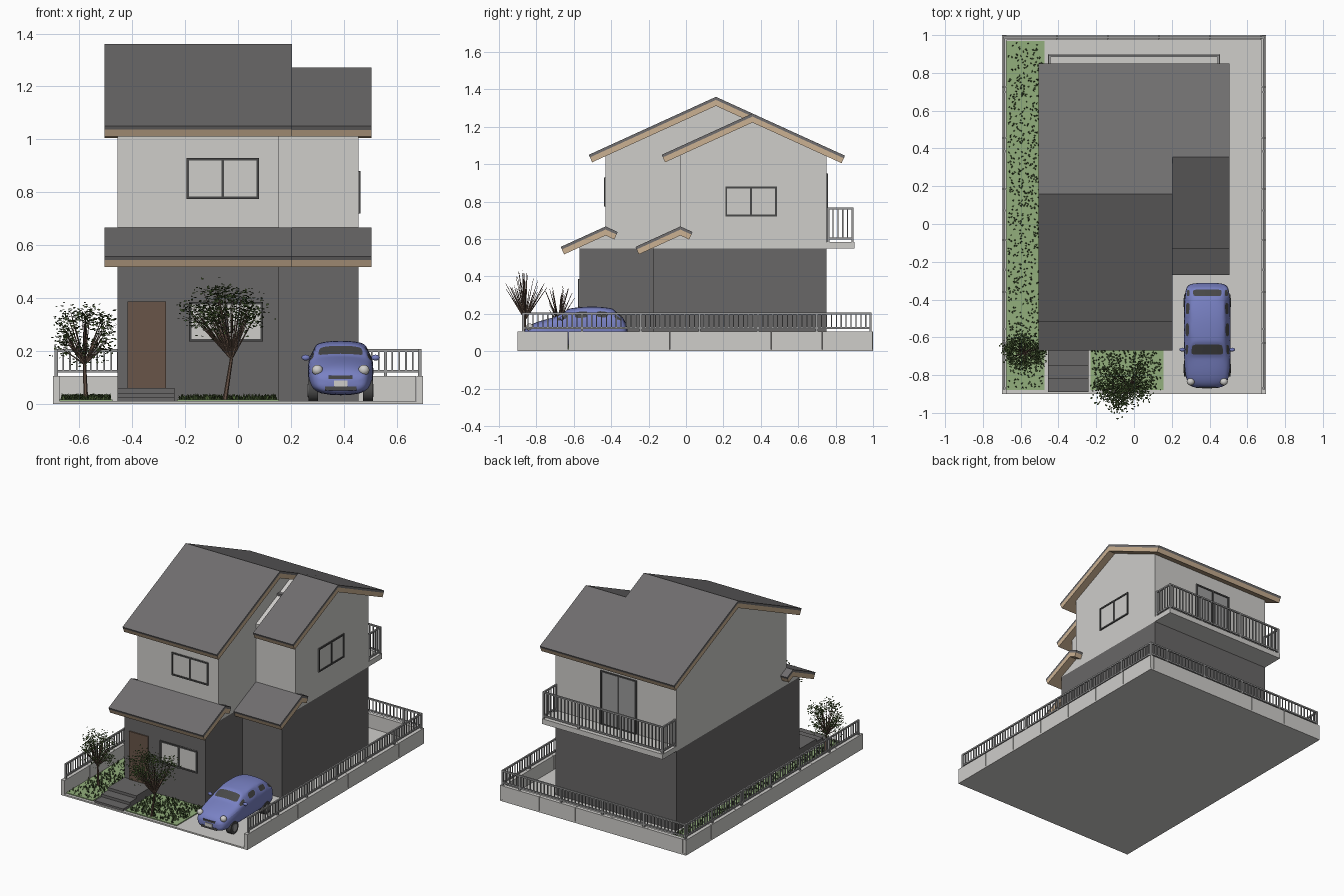
import bpy, bmesh, math, random
from mathutils import Matrix, Vector

random.seed(4)
if "Cube" in bpy.data.objects:
    bpy.data.objects.remove(bpy.data.objects["Cube"])


def material(name, r, g, b):
    m = bpy.data.materials.new(name)
    m.use_nodes = True
    m.diffuse_color = (r, g, b, 1)
    m.node_tree.nodes["Principled BSDF"].inputs["Base Color"].default_value = (r, g, b, 1)
    return m


PALE = material("pale plaster", .62, .61, .59)
DARK = material("dark cladding", .14, .135, .135)
ROOF = material("roof grey", .16, .155, .157)
WOOD = material("light wood", .6, .44, .29)
BROWN = material("door brown", .14, .09, .065)
LAWN = material("lawn green", .29, .43, .2)
LEAF = material("leaf green", .06, .1, .03)
BLUE = material("car blue", .19, .22, .55)
BLACK = material("frame charcoal", .065, .065, .065)
METAL = material("rail grey", .33, .33, .33)


def finish(name, bm, *mats, smooth=False):
    bmesh.ops.recalc_face_normals(bm, faces=bm.faces)
    mesh = bpy.data.meshes.new(name)
    bm.to_mesh(mesh)
    bm.free()
    ob = bpy.data.objects.new(name, mesh)
    bpy.context.collection.objects.link(ob)
    for m in mats:
        mesh.materials.append(m)
    if smooth:
        bpy.ops.object.select_all(action='DESELECT')
        ob.select_set(True)
        bpy.context.view_layer.objects.active = ob
        bpy.ops.object.shade_smooth_by_angle(angle=math.radians(50))
    return ob


def add_box(bm, x0, x1, y0, y1, z0, z1, mat=0):
    size = Matrix.Diagonal((x1 - x0, y1 - y0, z1 - z0, 1))
    place = Matrix.Translation(((x0 + x1) / 2, (y0 + y1) / 2, (z0 + z1) / 2))
    vs = bmesh.ops.create_cube(bm, size=1, matrix=place @ size)["verts"]
    for f in {f for v in vs for f in v.link_faces}:
        f.material_index = mat


def box(name, mat, *dims):
    bm = bmesh.new()
    add_box(bm, *dims)
    return finish(name, bm, mat)


def prism(name, mat, yz, x0, x1):
    bm = bmesh.new()
    face = bm.faces.new([bm.verts.new((x0, y, z)) for y, z in yz])
    ext = bmesh.ops.extrude_face_region(bm, geom=[face])["geom"]
    bmesh.ops.translate(bm, vec=(x1 - x0, 0, 0), verts=[v for v in ext if isinstance(v, bmesh.types.BMVert)])
    return finish(name, bm, mat)


def rod(bm, a, b, r0, r1, sides=6):
    a, b = Vector(a), Vector(b)
    turn = (b - a).to_track_quat('Z', 'Y').to_matrix().to_4x4()
    bmesh.ops.create_cone(bm, cap_ends=True, segments=sides, radius1=r0, radius2=r1,
                          depth=(b - a).length, matrix=Matrix.Translation((a + b) / 2) @ turn)


# Plot, lawns and entrance steps
box("ground_slab", PALE, -.7, .7, -.9, 1, 0, .01)
lawns = {"side_lawn": (-.675, -.475, -.88, .97, 800), "front_lawn": (-.23, .155, -.88, -.57, 450)}
for name, (x0, x1, y0, y1, count) in lawns.items():
    box(name, LAWN, x0, x1, y0, y1, .005, .016)
    bm = bmesh.new()
    for i in range(count):
        p = Vector((random.uniform(x0 + .01, x1 - .01), random.uniform(y0 + .01, y1 - .01), .015))
        a = random.uniform(0, math.tau)
        side = Vector((math.cos(a), math.sin(a), 0)) * .007
        lean = Vector((-side.y, side.x, 0)) + Vector((0, 0, random.uniform(.012, .025)))
        bm.faces.new([bm.verts.new(q) for q in (p - side, p + side, p + lean)])
    finish(name + "_grass", bm, LEAF)
for i in range(3):
    box(f"entrance_step_{i + 1}", DARK, -.455, -.24, -.89 + i * .07, -.56, .005, .024 + i * .018)

# Boundary wall blocks
bm = bmesh.new()
for i in range(7):
    y = -.9 + i * 1.9 / 7
    for x in (-.7, .675):
        add_box(bm, x, x + .025, y, y + 1.9 / 7 - .002, 0, .105)
for i in range(5):
    x = -.675 + i * .27
    add_box(bm, x, x + .268, .975, 1, 0, .105)
finish("boundary_wall", bm, PALE)


# Railings: bars, posts and two rails along one straight run
def railing(bm, a, b, z0, z1, gap=.026):
    (ax, ay), (bx, by) = a, b
    n = max(2, round(math.hypot(bx - ax, by - ay) / gap))
    for i in range(n + 1):
        x, y = ax + (bx - ax) * i / n, ay + (by - ay) * i / n
        r, foot = (.006, z0) if i % 12 == 0 or i == n else (.003, z0 + .018)
        add_box(bm, x - r, x + r, y - r, y + r, foot, z1)
    for z in (z0 + .018, z1 - .01):
        add_box(bm, min(ax, bx) - .005, max(ax, bx) + .005, min(ay, by) - .005, max(ay, by) + .005, z, z + .01)


bm = bmesh.new()
for x in (-.687, .687):
    railing(bm, (x, -.87), (x, .987), .1, .207)
railing(bm, (-.687, .987), (.687, .987), .1, .207)
finish("boundary_fence", bm, METAL)
box("balcony_floor", PALE, -.455, .455, .74, .9, .55, .585)
bm = bmesh.new()
for x in (-.447, .447):
    railing(bm, (x, .76), (x, .89), .58, .768)
railing(bm, (-.447, .89), (.447, .89), .58, .768)
finish("balcony_railing", bm, METAL)

# House walls, with a tall wing and a set-back wing
PITCH = .456
C, S = math.cos(math.atan(PITCH)), math.sin(math.atan(PITCH))
wings = {"main": (-.455, .155, -.57, -.43, .16, 1.36), "set_back": (.15, .455, -.175, -.03, .355, 1.271)}
for name, (x0, x1, low, front, ridge, top) in wings.items():
    peak = top - .035
    box(name + "_lower_wall", DARK, x0, x1, low, .75, .005, .55)
    prism(name + "_upper_wall", PALE, [(front, .55), (.75, .55), (.75, peak - PITCH * (.75 - ridge)),
                                       (ridge, peak), (front, peak - PITCH * (ridge - front))], x0, x1)
    prism(name + "_porch_gable", PALE, [(low, .55), (front + .02, .55), (front + .02, .62), (front, .63),
                                        (low, .63 - PITCH * (front - low))], x0, x1 - .001)


# Roofs: a slate layer on a wooden layer, both bent over the ridge
def roof(name, x0, x1, front, ridge, back, top):
    def line(t):
        return [(front + t * S, top - PITCH * (ridge - front) - t * C), (ridge, top - t / C),
                (back - t * S, top - PITCH * (back - ridge) - t * C)]
    for part, mat, t0, t1 in (("slates", ROOF, 0, .015), ("timber", WOOD, .015, .044)):
        prism(f"{name}_{part}", mat, line(t0) + line(t1)[::-1], x0, x1)


roof("main_roof", -.505, .205, -.52, .16, .85, 1.36)
roof("set_back_roof", .204, .505, -.13, .355, .85, 1.271)
roof("main_porch_roof", -.505, .205, -.67, -.43, -.365, .667)
roof("set_back_porch_roof", .156, .505, -.27, -.03, .035, .667)
box("set_back_roof_tuck", ROOF, .155, .205, .2, .4, 1.15, 1.18)


# Sliding windows and door, built facing the front then turned
def window(name, centre, degrees, w, h, pane):
    bm = bmesh.new()
    add_box(bm, -w / 2, w / 2, -.002, .002, -h / 2, h / 2, 1)
    for x in (-w / 2, -.005, w / 2 - .01):
        add_box(bm, x, x + .01, -.007, .002, -h / 2, h / 2)
    for z in (-h / 2, h / 2 - .01):
        add_box(bm, -w / 2, w / 2, -.007, .002, z, z + .01)
    bm.transform(Matrix.Translation(centre) @ Matrix.Rotation(math.radians(degrees), 4, 'Z'))
    finish(name, bm, BLACK, pane)


window("upper_front_window", (-.058, -.431, .852), 0, .275, .155, PALE)
window("lower_front_window", (-.045, -.571, .31), 0, .28, .15, PALE)
window("side_window", (.456, .348, .8), 90, .275, .16, PALE)
window("balcony_door", (-.02, .751, .765), 180, .27, .37, METAL)
box("front_door", BROWN, -.417, -.273, -.578, -.56, .06, .387)


# Trees: trunk, branches and loose leaves clustered at the branch tips
def tree(name, base, fork, centre, radii, tips, leaves):
    wood, green = bmesh.new(), bmesh.new()
    rod(wood, base, fork, .009, .006)
    for i in range(tips):
        d = Vector([random.gauss(0, 1) for k in range(3)]).normalized() * random.uniform(.5, .85)
        tip = Vector([c + r * k for c, r, k in zip(centre, radii, d)])
        rod(wood, fork, tip, .004, .001, 4)
        for j in range(leaves):
            p = tip + Vector([random.gauss(0, r * .16) for r in radii])
            spin = Matrix.Rotation(random.uniform(-.9, .9), 3, 'X') @ Matrix.Rotation(random.uniform(0, 6), 3, 'Z')
            s = random.uniform(.005, .009)
            green.faces.new([green.verts.new(p + spin @ Vector(q) * s)
                             for q in ((-1, 0, 0), (0, -.6, 0), (1, 0, 0), (0, .6, 0))])
    finish(name + "_trunk", wood, BROWN)
    finish(name + "_leaves", green, LEAF)


tree("round_tree", (-.575, -.68, .01), (-.58, -.68, .15), (-.58, -.68, .26), (.125, .115, .125), 36, 26)
tree("spreading_tree", (-.05, -.86, .01), (-.025, -.86, .17), (-.045, -.85, .345), (.17, .15, .11), 48, 28)

# Car body: lofted rings of y, half width, sill, belt, top and roof half width
CAR_X = .388
stations = [(-.87, .08, .045, .09, .105, .06), (-.845, .108, .035, .12, .138, .08), (-.78, .122, .03, .14, .163, .09),
            (-.71, .125, .03, .155, .18, .1), (-.62, .126, .03, .162, .23, .09), (-.5, .126, .03, .167, .243, .09),
            (-.395, .123, .03, .168, .23, .085), (-.335, .116, .032, .155, .178, .088), (-.31, .09, .045, .11, .125, .065)]
bm = bmesh.new()
rings = []
for y, w, sill, belt, top, rw in stations:
    half = [(w * .85, sill), (w, (sill + belt) / 2), (w * .97, belt), (rw, top - .01), (rw * .5, top)]
    loop = half + [(-x, z) for x, z in reversed(half)]
    rings.append([bm.verts.new((CAR_X + x, y, z)) for x, z in loop])
side_glass, front_glass, rear_glass = [], [], []
for i, (a, b) in enumerate(zip(rings, rings[1:])):
    for j in range(10):
        f = bm.faces.new((a[j], a[(j + 1) % 10], b[(j + 1) % 10], b[j]))
        if j in (2, 6) and 3 <= i <= 6:
            side_glass.append(f)
        elif j in (3, 4, 5) and i in (3, 6):
            (front_glass if i == 3 else rear_glass).append(f)
for r in (rings[0], rings[-1]):
    bm.faces.new(r)
bmesh.ops.recalc_face_normals(bm, faces=bm.faces)
bmesh.ops.inset_individual(bm, faces=side_glass, thickness=.006)
for pane in (front_glass, rear_glass):
    bmesh.ops.inset_region(bm, faces=pane, thickness=.007)
for f in side_glass + front_glass + rear_glass:
    f.material_index = 1
car = finish("car_body", bm, BLUE, BLACK, smooth=True)
car.modifiers.new("rounding", 'SUBSURF').levels = 2
car.modifiers["rounding"].render_levels = 2

# Car wheels, lamps, mirrors and front details
wheels, lamps, mirrors = bmesh.new(), bmesh.new(), bmesh.new()
hubs = bmesh.new()
for s in (-1, 1):
    for y in (-.765, -.415):
        rod(wheels, (CAR_X + s * .085, y, .05), (CAR_X + s * .122, y, .05), .042, .042, 20)
        rod(hubs, (CAR_X + s * .12, y, .05), (CAR_X + s * .125, y, .05), .026, .024, 16)
    for bm, spot, size in ((lamps, (s * .088, -.835, .128), (.021, .02, .02)),
                           (mirrors, (s * .132, -.665, .175), (.016, .01, .011))):
        m = Matrix.Translation((CAR_X + spot[0], spot[1], spot[2])) @ Matrix.Diagonal((*size, 1))
        bmesh.ops.create_uvsphere(bm, u_segments=12, v_segments=8, radius=1, matrix=m)
finish("car_wheels", wheels, BLACK, smooth=True)
finish("car_hubcaps", hubs, METAL, smooth=True)
finish("car_headlamps", lamps, PALE, smooth=True)
finish("car_mirrors", mirrors, BLUE, smooth=True)
box("car_grille", BLACK, CAR_X - .045, CAR_X + .045, -.868, -.859, .095, .107)
box("car_bumper_intake", BLACK, CAR_X - .06, CAR_X + .06, -.868, -.859, .05, .066)
box("car_number_plate", PALE, CAR_X - .026, CAR_X + .026, -.873, -.865, .066, .088)
